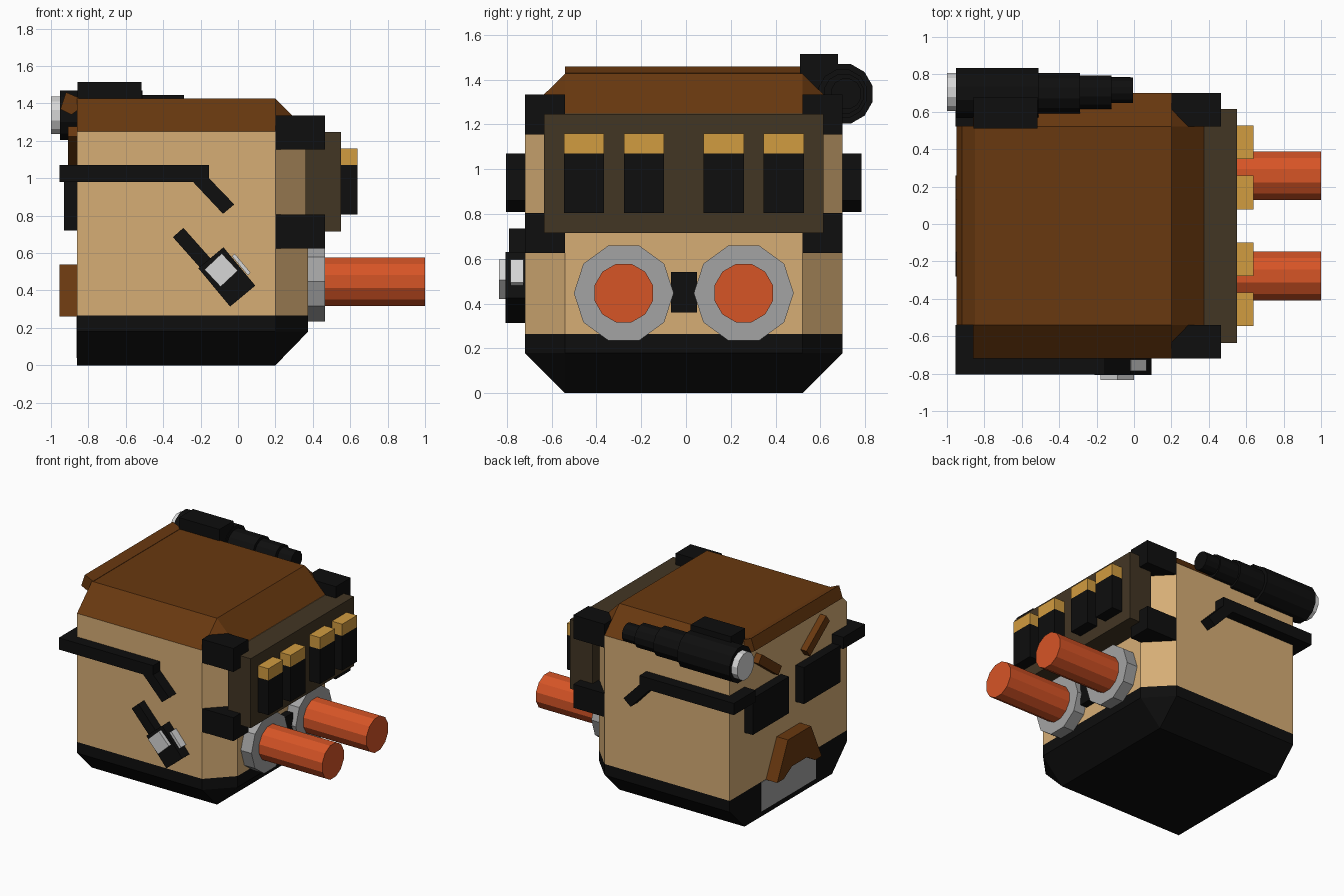
import bpy, bmesh, math
from mathutils import Vector

if "Cube" in bpy.data.objects:
    bpy.data.objects.remove(bpy.data.objects["Cube"])

def mat(name, r, g, b):
    lin = lambda c: c / 12.92 if c <= 0.04045 else ((c + 0.055) / 1.055) ** 2.4
    m = bpy.data.materials.new(name)
    m.diffuse_color = (lin(r), lin(g), lin(b), 1)
    m.use_nodes = True
    m.node_tree.nodes["Principled BSDF"].inputs["Base Color"].default_value = m.diffuse_color
    return m

TAN = mat("tan canvas", .84, .68, .46)
BROWN = mat("brown leather", .41, .22, .06)
BLACK = mat("black", .055, .055, .055)
OLIVE = mat("dark olive", .26, .21, .14)
GOLD = mat("brass", .82, .61, .25)
ORANGE = mat("orange red", .84, .33, .15)
GREY = mat("grey metal", .64, .64, .64)
LIGHT = mat("light grey", .84, .84, .84)
YC = -0.01  # mirror plane of the pack

def finish(name, bm, *mats):
    bmesh.ops.recalc_face_normals(bm, faces=bm.faces[:])
    me = bpy.data.meshes.new(name)
    bm.to_mesh(me)
    bm.free()
    ob = bpy.data.objects.new(name, me)
    bpy.context.collection.objects.link(ob)
    for m in mats:
        me.materials.append(m)
    return ob

def prism(name, pts, axis, a, b, m):
    """Extrude a 2D outline along x (points are y,z), y (x,z) or z (x,y)."""
    def place(p, t):
        return {'x': (t, p[0], p[1]), 'y': (p[0], t, p[1]), 'z': (p[0], p[1], t)}[axis]
    bm = bmesh.new()
    lo = [bm.verts.new(place(p, a)) for p in pts]
    hi = [bm.verts.new(place(p, b)) for p in pts]
    bm.faces.new(lo)
    bm.faces.new(hi[::-1])
    n = len(pts)
    for i in range(n):
        j = (i + 1) % n
        bm.faces.new((lo[i], lo[j], hi[j], hi[i]))
    return finish(name, bm, m)

def box(name, x, y, z, m):
    return prism(name, [(x[0], y[0]), (x[1], y[0]), (x[1], y[1]), (x[0], y[1])], 'z', z[0], z[1], m)

def rod(name, y, z, r, n, x0, x1, m, turn=0):
    pts = [(y + r * math.cos(math.tau * i / n + turn), z + r * math.sin(math.tau * i / n + turn))
           for i in range(n)]
    return prism(name, pts, 'x', x0, x1, m)

def bar(p, q, w):
    """Rectangle outline of width w from p to q."""
    p, q = Vector(p), Vector(q)
    d = (q - p).normalized() * w / 2
    s = Vector((-d.y, d.x))
    return [tuple(v) for v in (p + s, q + s, q - s, p - s)]

# pack body: chamfered hull, cut where the colours change
bm = bmesh.new()
for s in (-1, 1):
    for z in (.18, 1.25):
        for x, y in ((-.86, .71), (.2, .71), (.375, .53)):
            bm.verts.new((x, YC + s * y, z))
    for z in (0, 1.427):
        for x in (-.86, .2):
            bm.verts.new((x, YC + s * .53, z))
bmesh.ops.convex_hull(bm, input=bm.verts[:])
bmesh.ops.dissolve_limit(bm, angle_limit=.01, verts=bm.verts[:], edges=bm.edges[:])
for z in (.265, 1.2499):
    bmesh.ops.bisect_plane(bm, geom=bm.verts[:] + bm.edges[:] + bm.faces[:],
                           plane_co=(0, 0, z), plane_no=(0, 0, 1))
bm.normal_update()
for f in bm.faces:
    z = f.calc_center_median().z
    if z < .264:
        f.material_index = 2
    elif z > 1.25 and f.normal.x > -.9:
        f.material_index = 1
finish("pack_body", bm, TAN, BROWN, BLACK)

# lid lip on the wearer's side
prism("lid_lip", [(-.95, 1.37), (-.92, 1.46), (-.85, 1.43), (-.85, 1.37), (-.89, 1.34)],
      'y', -.54, .525, BROWN)

# parts repeated on both sides of the pack
for s, side in ((-1, "front"), (1, "back")):
    def ys(a, b):
        return sorted((YC + s * a, YC + s * b))
    # corner guards
    for z0, z1, lvl in ((.625, .805, "lower"), (1.155, 1.335, "upper")):
        box(f"{lvl}_corner_guard_{side}", (.2, .465), ys(.53, .71), (z0, z1), BLACK)
    # side strap, its bent end, and the wrap around to the back pad
    y0, y1 = ys(.70, .795)
    prism(f"side_strap_{side}",
          [(-.955, .98), (-.24, .98), (-.08, .81), (-.02, .86), (-.155, 1.0), (-.155, 1.07), (-.955, 1.07)],
          'y', y0, y1, BLACK)
    box(f"strap_wrap_{side}", (-.955, -.85), ys(.53, .71), (.98, 1.07), BLACK)
    box(f"back_pad_{side}", (-.93, -.85), ys(.09, .53), (.72, 1.0), BLACK)
    # slanted leather shoulder strap
    prism(f"shoulder_strap_{side}", bar((YC + s * .17, 1.07), (YC + s * .41, 1.25), .07),
          'x', -.91, -.85, BROWN)
    # large capped tubes
    yc = YC + s * .268
    rod(f"tube_collar_{side}", yc, .447, .223, 10, .36, .465, GREY)
    rod(f"tube_{side}", yc, .447, .135, 12, .4, 1.0, ORANGE, math.pi / 12)
    # cartridges on the panel
    for i, (a, b) in enumerate(((.088, .268), (.357, .536))):
        box(f"cartridge_{side}_{i}", (.54, .64), ys(a, b), (.805, 1.07), BLACK)
        box(f"cartridge_cap_{side}_{i}", (.54, .64), ys(a, b), (1.07, 1.16), GOLD)

# cartridge panel and the link between the tubes
box("cartridge_panel", (.36, .552), (-.635, .615), (.715, 1.247), OLIVE)
box("tube_link", (.36, .43), (-.067, .05), (.36, .54), BLACK)

# carrying handle and grey plate low on the wearer's side
prism("carry_handle", [(-.28, .26), (-.15, .54), (.13, .54), (.26, .26), (.18, .26), (.08, .32),
                       (-.1, .32), (-.2, .26)], 'x', -.955, -.855, BROWN)
box("lower_plate", (-.864, -.855), (-.34, .32), (.04, .262), GREY)

# small strap with buckle on the front
prism("buckle_strap", bar((-.32, .71), (-.08, .44), .075), 'y', -.79, -.71, BLACK)
prism("buckle", bar((-.145, .575), (.025, .37), .175), 'y', -.807, -.71, BLACK)
prism("buckle_button", bar((-.133, .555), (-.047, .463), .126), 'y', -.835, -.8, LIGHT)
prism("buckle_side_plate", bar((-.025, .59), (.06, .488), .02), 'y', -.785, -.725, LIGHT)

# stepped torch along the top edge
for name, y, r, x0, x1, m in (("torch_lens", .706, .105, -1.0, -.94, LIGHT),
                              ("torch_head", .70, .138, -.953, -.51, BLACK),
                              ("torch_barrel", .70, .112, -.52, -.29, BLACK),
                              ("torch_neck", .705, .092, -.3, -.12, BLACK),
                              ("torch_tail", .715, .07, -.13, -.005, BLACK)):
    rod(name, y, 1.337, r, 12, x0, x1, m, math.pi / 12)
box("torch_mount", (-.857, -.515), (.51, .68), (1.3, 1.515), BLACK)
